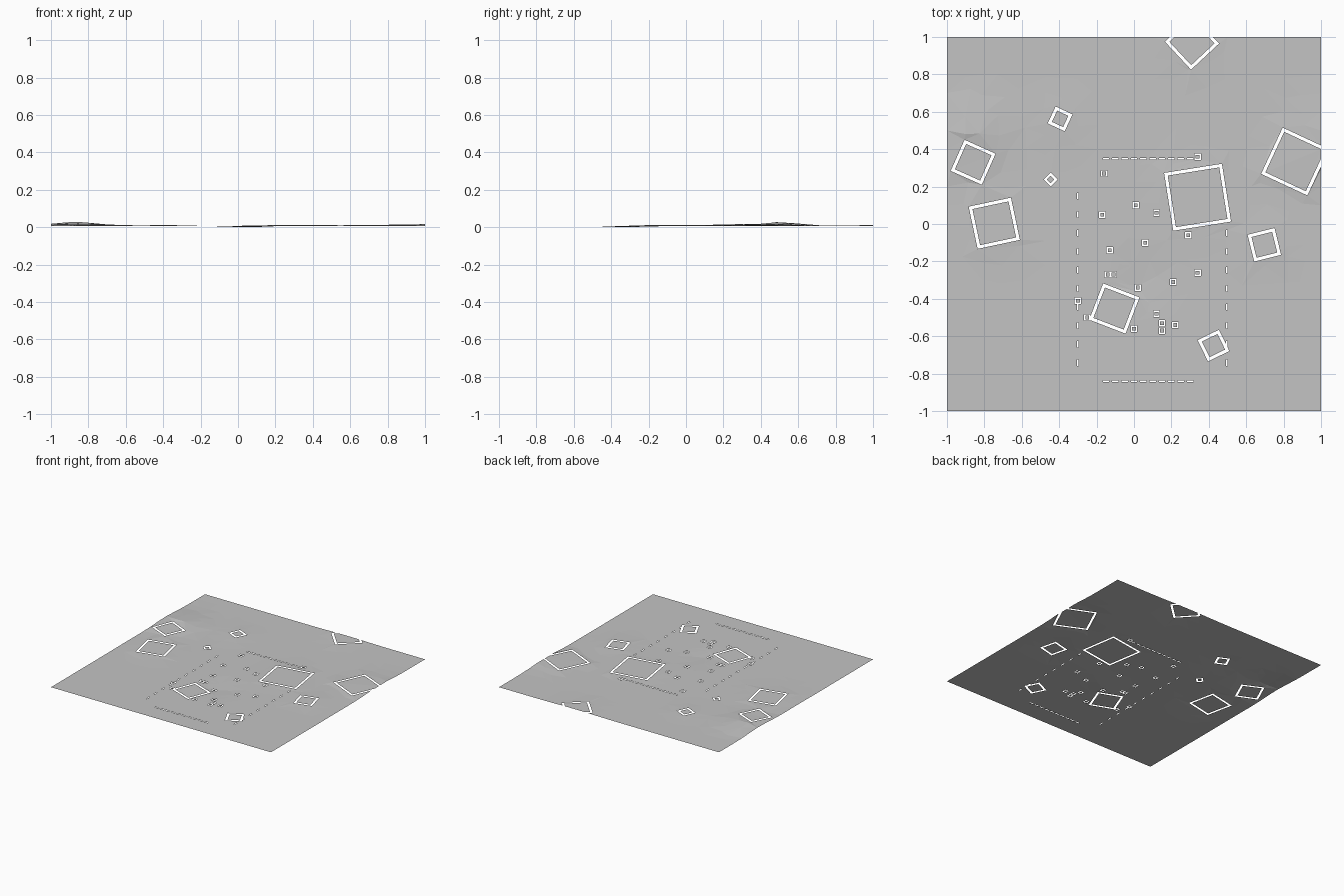
import bpy, math, random
from mathutils import Vector
from mathutils.geometry import delaunay_2d_cdt

cube = bpy.data.objects.get("Cube")
if cube:
    bpy.data.objects.remove(cube, do_unlink=True)
random.seed(4)

# Building pads: x, y, side length, turn in degrees
PADS = [(.34, .143, .313, 9), (-.105, -.452, .208, -21), (-.747, .004, .231, 12),
        (-.86, .33, .182, -24), (.861, .334, .273, -25), (.697, -.111, .148, 14),
        (.425, -.65, .127, 26), (.31, .97, .205, 43), (-.395, .562, .1, -25),
        (-.446, .238, .053, 45)]

# Small post footings
POSTS = [(.34, .36), (-.16, .27), (-.17, .05), (.01, .1), (.12, .06), (.06, -.1),
         (.29, -.06), (-.13, -.14), (-.14, -.27), (-.11, -.27), (.02, -.34),
         (.21, -.31), (.34, -.26), (-.3, -.41), (-.25, -.5), (0, -.56),
         (.12, -.48), (.15, -.53), (.15, -.57), (.22, -.54)]

# Gentle hills: x, y, height, radius
HILLS = [(-.87, .48, .021, .17), (1, .4, .014, .18), (-.75, 0, .006, .2),
         (.7, -.1, .005, .15), (.3, .1, .005, .22), (-.4, .56, .004, .15),
         (.05, -.3, -.007, .12), (.3, 1, .004, .2)]


def ground(x, y):
    return .01 + sum(h * math.exp(-((x - a) ** 2 + (y - b) ** 2) / (r * r))
                     for a, b, h, r in HILLS)


class Box:
    """A turned rectangle on the ground plan."""

    def __init__(self, x, y, width, depth, turn=0):
        self.x, self.y = x, y
        self.half = (width / 2, depth / 2)
        self.c, self.s = math.cos(math.radians(turn)), math.sin(math.radians(turn))

    def corners(self):
        w, d = self.half
        return [Vector((self.x + u * self.c - v * self.s, self.y + u * self.s + v * self.c))
                for u, v in ((-w, -d), (w, -d), (w, d), (-w, d))]

    def contains(self, x, y, grow=0.0):
        dx, dy = x - self.x, y - self.y
        return (abs(dx * self.c + dy * self.s) <= self.half[0] + grow
                and abs(dy * self.c - dx * self.s) <= self.half[1] + grow)


points, edges = [], []


def add_loop(loop):
    start, n = len(points), len(loop)
    points.extend(loop)
    edges.extend((start + i, start + (i + 1) % n) for i in range(n))


# Wall slots round each pad and post, as outer and inner outlines
rings, pads = [], []
for x, y, side, turn in PADS:
    wall = min(.017, side * .24)
    outer = Box(x, y, side, side, turn)
    rings.append((outer, Box(x, y, side - 2 * wall, side - 2 * wall, turn)))
    pads.append(outer)
for x, y in POSTS:
    rings.append((Box(x, y, .034, .034), Box(x, y, .02, .02)))

# Dashed fence slots on four sides of the yard
dashes = []
for i in range(10):
    across, along = -.15 + i * .05, .15 - i * .099
    dashes += [Box(across, y, .034, .008) for y in (.35, -.842)]
    dashes += [Box(x, along, .008, .034) for x in (-.3, .495)
               if not pads[0].contains(x, along, .03)]

for outer, inner in rings:
    add_loop(outer.corners())
    add_loop(inner.corners())
for dash in dashes:
    add_loop(dash.corners())

# Outer border and loose ground points
STEPS = 20
side = [-1 + 2 * i / STEPS for i in range(STEPS)]
add_loop([Vector((t, -1)) for t in side] + [Vector((1, t)) for t in side]
         + [Vector((-t, 1)) for t in side] + [Vector((-1, -t)) for t in side])
for u in side[1:]:
    for v in side[1:]:
        p = Vector((u + random.uniform(-.03, .03), v + random.uniform(-.03, .03)))
        if not any(outer.contains(p.x, p.y, .01) for outer, _ in rings) \
                and not any(d.contains(p.x, p.y, .01) for d in dashes):
            points.append(p)

verts, _, tris, *_ = delaunay_2d_cdt(points, edges, [], 0, 1e-5)


def is_open(x, y):
    if max(abs(x), abs(y)) > 1:
        return True
    if any(d.contains(x, y) for d in dashes):
        return True
    return any(o.contains(x, y) and not i.contains(x, y) for o, i in rings)


def height(x, y):
    # Pads are levelled towards the height at their middle
    for pad in pads:
        if pad.contains(x, y, .001):
            return .7 * ground(pad.x, pad.y) + .3 * ground(x, y)
    return ground(x, y)


# Keep solid ground only, facing up
faces = []
for tri in tris:
    a, b, c = (verts[i] for i in tri)
    mid = (a + b + c) / 3
    if not is_open(mid.x, mid.y):
        up = (b - a).cross(c - a) > 0
        faces.append(tuple(tri) if up else tuple(reversed(tri)))

used = sorted({i for f in faces for i in f})
index = {old: new for new, old in enumerate(used)}
coords = [(verts[i].x, verts[i].y, height(*verts[i])) for i in used]
low = min(z for _, _, z in coords)
coords = [(x, y, z - low) for x, y, z in coords]

mesh = bpy.data.meshes.new("ground")
mesh.from_pydata(coords, [], [[index[i] for i in f] for f in faces])
mesh.update()

grey = bpy.data.materials.new("plain grey")
grey.use_nodes = True
colour = (.55, .55, .55, 1)
grey.diffuse_color = colour
grey.node_tree.nodes["Principled BSDF"].inputs["Base Color"].default_value = colour
mesh.materials.append(grey)

terrain = bpy.data.objects.new("ground", mesh)
bpy.context.collection.objects.link(terrain)
